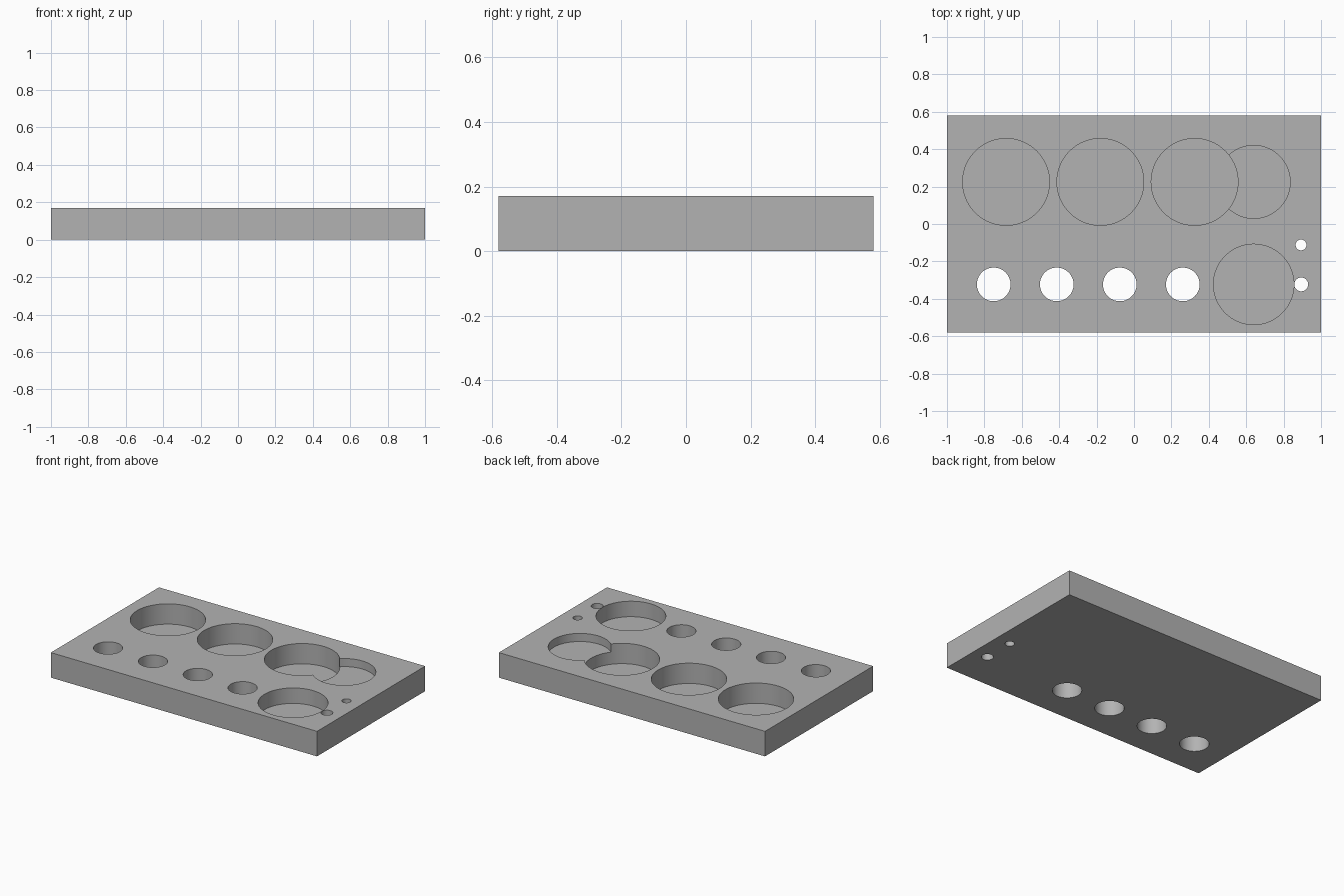
import bpy
import math

cube = bpy.data.objects.get("Cube")
if cube:
    bpy.data.objects.remove(cube, do_unlink=True)

WIDTH, DEPTH, HEIGHT = 2.0, 1.16, 0.17
BACK_ROW, FRONT_ROW = 0.225, -0.323

grey = bpy.data.materials.new("plain grey")
grey.use_nodes = True
colour = (0.45, 0.45, 0.45, 1)
grey.diffuse_color = colour
grey.node_tree.nodes["Principled BSDF"].inputs["Base Color"].default_value = colour

# Rectangular block
bpy.ops.mesh.primitive_cube_add(size=1, location=(0, 0, HEIGHT / 2))
block = bpy.context.object
block.name = "tray_block"
block.scale = (WIDTH, DEPTH, HEIGHT)
bpy.ops.object.transform_apply(location=True, rotation=False, scale=True)
block.data.materials.append(grey)


def drill(name, x, y, radius, floor, sides=96):
    """Cut a round pocket down to the floor height; a negative floor goes through."""
    top = HEIGHT + 0.1
    bpy.ops.mesh.primitive_cylinder_add(
        vertices=sides, radius=radius, depth=top - floor,
        location=(x, y, (top + floor) / 2))
    cutter = bpy.context.object
    cutter.name = name
    cutter.hide_render = True
    cutter.data.materials.append(grey)
    bpy.ops.object.select_all(action='DESELECT')
    block.select_set(True)
    bpy.context.view_layer.objects.active = block
    cut = block.modifiers.new(name, 'BOOLEAN')
    cut.operation = 'DIFFERENCE'
    cut.solver = 'EXACT'
    cut.object = cutter
    bpy.ops.object.modifier_apply(modifier=cut.name)
    bpy.data.objects.remove(cutter, do_unlink=True)


# Three deep pockets along the back, the last joined by a shallow one
for i in range(3):
    drill("deep_pocket", -0.684 + 0.504 * i, BACK_ROW, 0.232, 0.032)
drill("shallow_pocket", 0.64, BACK_ROW, 0.195, 0.115)

# Round pocket at the front
drill("front_pocket", 0.64, FRONT_ROW, 0.215, 0.065)

# Row of four through holes
for i in range(4):
    drill("through_hole", -0.75 + 0.337 * i, FRONT_ROW, 0.09, -0.1, 64)

# Two small pin holes
drill("small_pin_hole", 0.893, -0.112, 0.029, -0.1, 48)
drill("large_pin_hole", 0.894, FRONT_ROW, 0.037, -0.1, 48)

# Smooth walls with crisp rims
bpy.ops.object.shade_smooth_by_angle(angle=math.radians(30))
